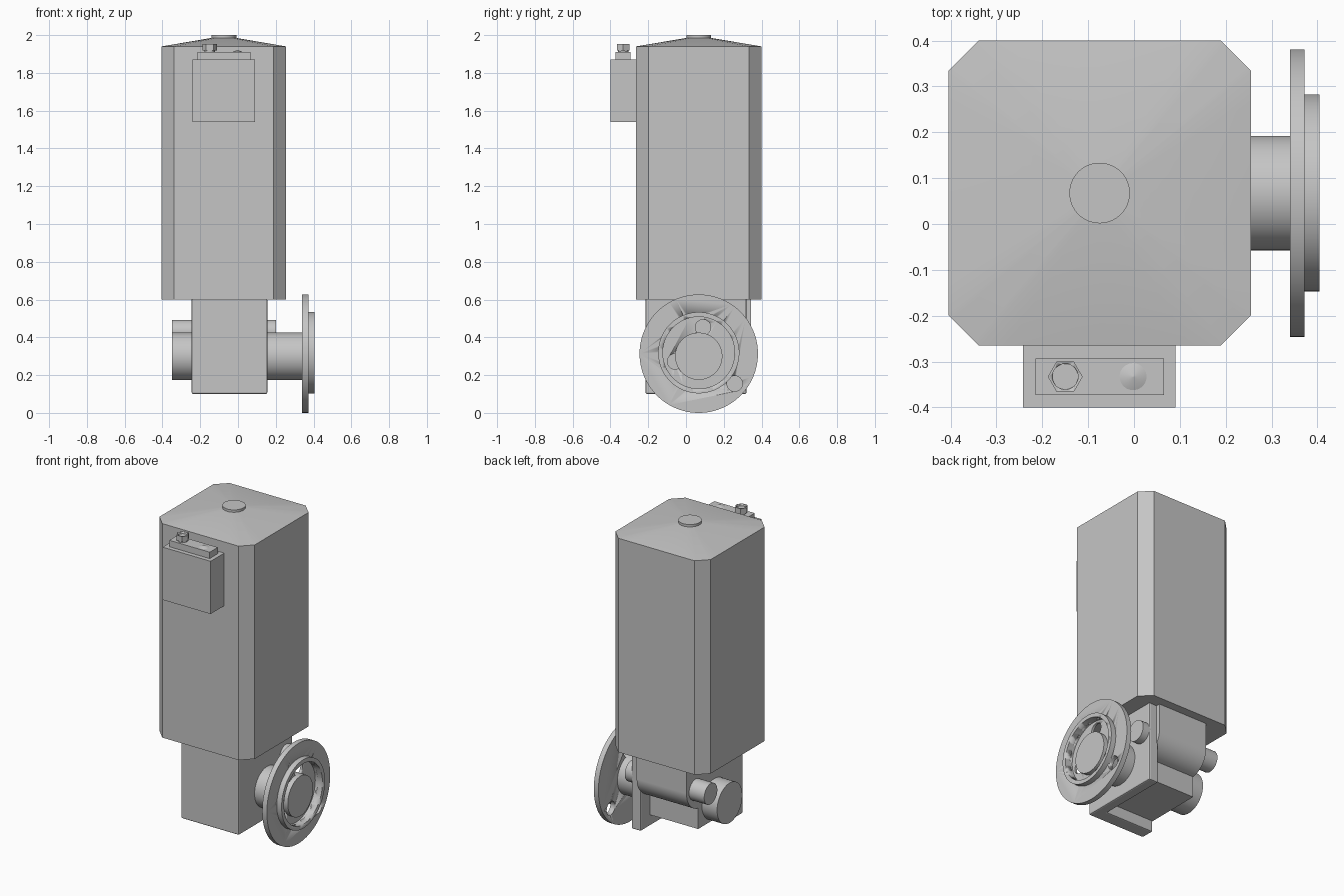
import bpy, bmesh, math
from mathutils import Matrix, Vector

old = bpy.data.objects.get("Cube")
if old:
    bpy.data.objects.remove(old, do_unlink=True)

grey = bpy.data.materials.new("plain grey")
grey.use_nodes = True
colour = (0.56, 0.56, 0.56, 1)
grey.diffuse_color = colour
grey.node_tree.nodes["Principled BSDF"].inputs["Base Color"].default_value = colour

AXIS = {"x": Matrix.Rotation(math.pi / 2, 4, "Y"), "z": Matrix.Identity(4)}


def finish(name, bm, smooth=True):
    bmesh.ops.recalc_face_normals(bm, faces=bm.faces)
    mesh = bpy.data.meshes.new(name)
    bm.to_mesh(mesh)
    bm.free()
    mesh.materials.append(grey)
    obj = bpy.data.objects.new(name, mesh)
    bpy.context.collection.objects.link(obj)
    if smooth:
        bpy.ops.object.select_all(action="DESELECT")
        obj.select_set(True)
        bpy.context.view_layer.objects.active = obj
        bpy.ops.object.shade_smooth_by_angle(angle=math.radians(30))
    return obj


def box(name, xs, ys, zs, bevel=0):
    bm = bmesh.new()
    bmesh.ops.create_cube(bm, size=1)
    for v in bm.verts:
        v.co = [r[0] + (c + 0.5) * (r[1] - r[0]) for c, r in zip(v.co, (xs, ys, zs))]
    if bevel:
        bmesh.ops.bevel(bm, geom=bm.edges[:], offset=bevel, segments=2,
                        profile=0.5, affect="EDGES")
    return finish(name, bm, False)


def cylinder(name, axis, start, end, radius, a, b, sides=64, tip=None):
    """Cylinder or cone; a and b place it across its axis (y, z or x, y)."""
    bm = bmesh.new()
    bmesh.ops.create_cone(bm, cap_ends=True, segments=sides, radius1=radius,
                          radius2=radius if tip is None else tip, depth=end - start)
    mid = (start + end) / 2
    centre = (mid, a, b) if axis == "x" else (a, b, mid)
    bm.transform(Matrix.Translation(centre) @ AXIS[axis])
    return finish(name, bm)


def cut(obj, cutter):
    cutter.hide_render = True
    cutter.hide_set(True)
    mod = obj.modifiers.new("cut", "BOOLEAN")
    mod.operation = "DIFFERENCE"
    mod.solver = "EXACT"
    mod.object = cutter


# Tall octagonal housing
CX, CY = -0.075, 0.0675
HX, HY, CH = 0.33, 0.3325, 0.066
corners = [Vector(p) for p in (
    (HX, CH - HY), (HX, HY - CH), (HX - CH, HY), (CH - HX, HY),
    (-HX, HY - CH), (-HX, CH - HY), (CH - HX, -HY), (HX - CH, -HY))]
bm = bmesh.new()
base = bm.faces.new([bm.verts.new((CX + p.x, CY + p.y, 0.6)) for p in corners])
top = bmesh.ops.extrude_face_region(bm, geom=[base])["geom"]
bmesh.ops.translate(bm, vec=(0, 0, 1.34),
                    verts=[g for g in top if isinstance(g, bmesh.types.BMVert)])
finish("motor_housing", bm, False)

# Shallow roof lofted from the octagon to a small circle
STEPS = 8
bm = bmesh.new()
outer, inner = [], []
for i, p in enumerate(corners):
    for s in range(STEPS):
        q = p.lerp(corners[(i + 1) % len(corners)], s / STEPS)
        r = q.normalized() * 0.066
        outer.append(bm.verts.new((CX + q.x, CY + q.y, 1.94)))
        inner.append(bm.verts.new((CX + r.x, CY + r.y, 1.985)))
for i in range(len(outer)):
    j = (i + 1) % len(outer)
    bm.faces.new((outer[i], outer[j], inner[j], inner[i]))
bm.faces.new(inner)
finish("roof", bm)
cylinder("roof_cap", "z", 1.975, 2.0, 0.066, CX, CY)

# Terminal box with lid, hex plug and small dome
box("terminal_box", (-0.242, 0.09), (-0.4, -0.26), (1.54, 1.87))
box("terminal_lid", (-0.215, 0.065), (-0.373, -0.293), (1.865, 1.91))
PY = -0.333
cylinder("plug_stem", "z", 1.9, 1.93, 0.028, -0.15, PY, 32)
plug = cylinder("plug_head", "z", 1.918, 1.952, 0.038, -0.15, PY, 6)
plug.data.transform(Matrix.Translation((-0.15, PY, 0)) @ Matrix.Rotation(math.pi / 6, 4, "Z")
                    @ Matrix.Translation((0.15, -PY, 0)))
cut(plug, cylinder("plug_recess_cutter", "z", 1.94, 1.97, 0.028, -0.15, PY, 32))
cylinder("lid_dome", "z", 1.909, 1.921, 0.032, -0.002, PY, 48, tip=0.001)

# Gearbox: front and side plates around a shorter block
box("gearbox_front", (-0.245, 0.155), (-0.214, -0.128), (0.1, 0.605), 0.008)
box("gearbox_side", (0.09, 0.155), (-0.2, 0.32), (0.1, 0.605), 0.008)
box("gearbox_block", (-0.245, 0.1), (-0.14, 0.23), (0.17, 0.605))

# Rounded rear casing around the upper shaft
cylinder("rear_casing", "x", -0.245, 0.1, 0.135, 0.21, 0.435)
box("rear_casing_top", (-0.245, 0.1), (0.1, 0.345), (0.435, 0.605))
cylinder("upper_shaft", "x", -0.35, 0.2, 0.065, 0.255, 0.428, 48)

# Main shaft, visible on both sides
SY = 0.0675
cylinder("main_shaft", "x", -0.35, 0.385, 0.125, SY, 0.3)

# Round flange with raised rim, recess and bolt holes
FZ = 0.3135
flange = cylinder("flange", "x", 0.34, 0.372, FZ, SY, FZ, 96)
rim = cylinder("flange_rim", "x", 0.365, 0.405, 0.215, SY, FZ + 0.005, 96)
recess = cylinder("recess_cutter", "x", 0.355, 0.45, 0.19, SY, FZ + 0.005, 96)
cut(flange, recess)
cut(rim, recess)
for n, (y, z) in enumerate(((0.09, 0.453), (-0.058, 0.272), (0.258, 0.155))):
    cut(flange, cylinder(f"bolt_hole_cutter_{n}", "x", 0.3, 0.42, 0.041, y, z, 32))
